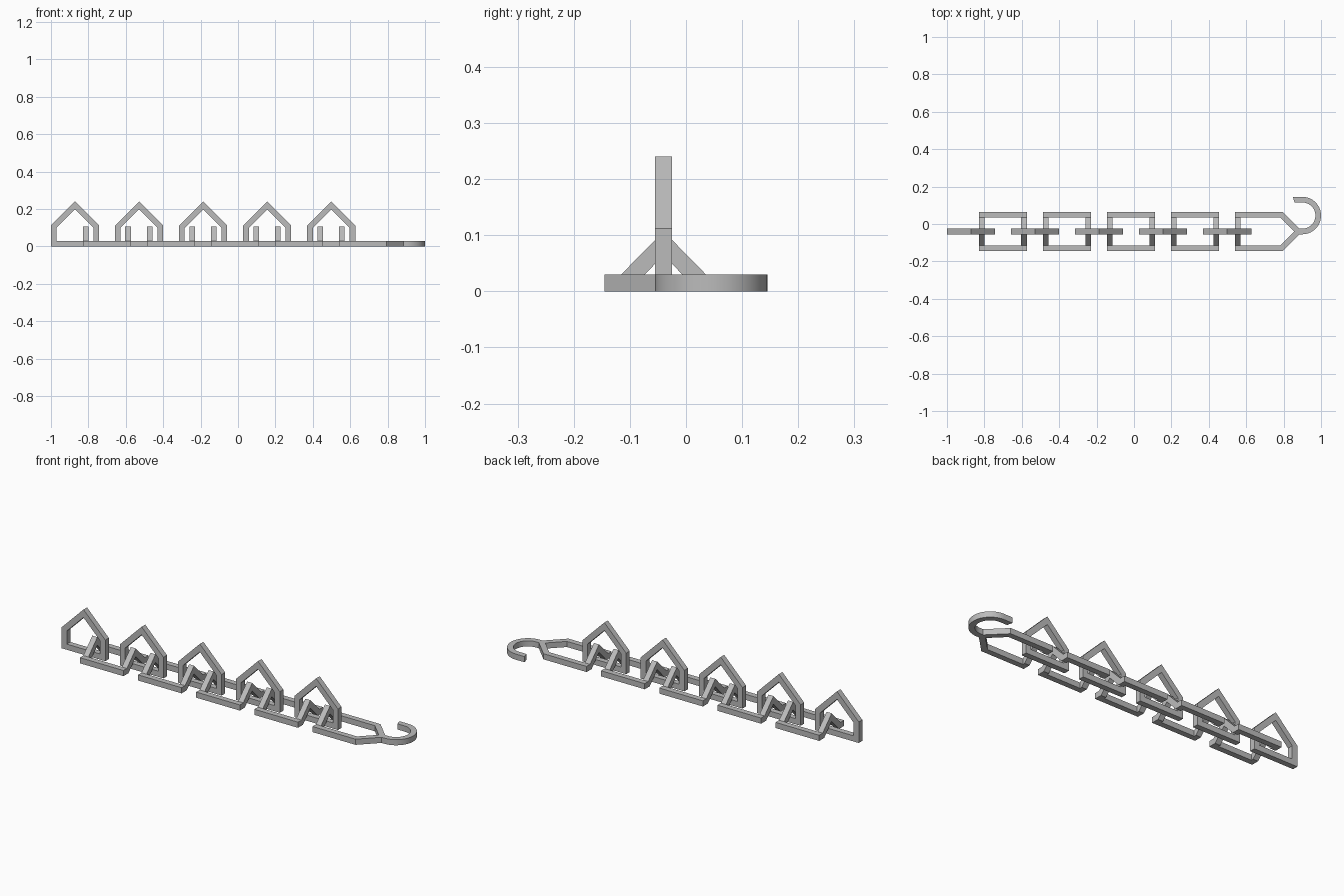
import bpy, bmesh, math
from mathutils import Matrix, Vector

cube = bpy.data.objects.get("Cube")
if cube:
    bpy.data.objects.remove(cube, do_unlink=True)

metal = bpy.data.materials.new("grey metal")
metal.use_nodes = True
GREY = (0.5, 0.5, 0.5, 1)
metal.diffuse_color = GREY
metal.node_tree.nodes["Principled BSDF"].inputs["Base Color"].default_value = GREY

T = 0.03          # bar thickness
W = 0.257         # link length
PITCH = 0.3425    # spacing between links
MID = -0.04       # chain axis in y
HALF = 0.105      # half width of the flat links
COUNT = 5


def band(bm, outer, inner, place, closed=True):
    """Bar of depth T swept between two matching outlines; place maps (u, v, depth) to space."""
    rows = [[bm.verts.new(place(u, v, d)) for u, v in line]
            for line, d in ((outer, 0), (outer, T), (inner, T), (inner, 0))]
    n = len(outer)
    for i in range(n if closed else n - 1):
        j = (i + 1) % n
        for k in range(4):
            a, b = rows[k], rows[(k + 1) % 4]
            bm.faces.new((a[i], a[j], b[j], b[i]))
    if not closed:
        for i in (0, n - 1):
            bm.faces.new([r[i] for r in rows])


def box(bm, x0, x1, y0, y1):
    m = Matrix.Translation(((x0 + x1) / 2, (y0 + y1) / 2, T / 2)) @ Matrix.Diagonal((x1 - x0, y1 - y0, T, 1))
    bmesh.ops.create_cube(bm, size=1, matrix=m)


def finish(name, bm, smooth=False):
    bmesh.ops.recalc_face_normals(bm, faces=bm.faces)
    mesh = bpy.data.meshes.new(name)
    bm.to_mesh(mesh)
    bm.free()
    mesh.materials.append(metal)
    ob = bpy.data.objects.new(name, mesh)
    bpy.context.collection.objects.link(ob)
    if smooth:
        bpy.ops.object.select_all(action="DESELECT")
        ob.select_set(True)
        bpy.context.view_layer.objects.active = ob
        bpy.ops.object.shade_smooth_by_angle(angle=math.radians(30))
    return ob


def house(h, eave, t):
    """Five-sided outline with a 45 degree roof, inset by t."""
    w = h - t
    e = eave - t * math.tan(math.radians(22.5))
    return [(-w, t), (w, t), (w, e), (0, e + w), (-w, e)]


def upright_link(x):
    bm = bmesh.new()
    h = W / 2
    band(bm, house(h, 0.112, 0), house(h, 0.112, T),
         lambda u, v, d: Vector((x + h + u, MID - T / 2 + d, v)))
    finish("upright_link", bm)


def arch(bm, x):
    """Inverted V bar that bridges the two side bars."""
    outer = [(-HALF, 0), (0, HALF + 0.002), (HALF, 0)]
    i = HALF - T * math.sqrt(2)
    inner = [(-i, 0), (0, i + 0.002), (i, 0)]
    band(bm, outer, inner, lambda u, v, d: Vector((x + d, MID + u, v)), closed=False)


def side_bars(bm, x0, x1):
    for s in (-1, 1):
        ys = sorted((MID + s * HALF, MID + s * (HALF - T)))
        box(bm, x0, x1, *ys)


def flat_link(x):
    bm = bmesh.new()
    side_bars(bm, x, x + W)
    arch(bm, x)
    arch(bm, x + W - T)
    finish("flat_link", bm)


# Chain of alternating links
for k in range(COUNT):
    upright_link(-1 + k * PITCH)
    if k < COUNT - 1:
        flat_link(-0.83 + k * PITCH)

# Last flat link, tapering to the hook
def flat(u, v, d):
    return Vector((u, MID + v, d))


bm = bmesh.new()
start, corner = -0.83 + (COUNT - 1) * PITCH, 0.794
arch(bm, start)
c_in = corner - T * math.tan(math.radians(22.5))
i = HALF - T
neck = T / 2
for s in (-1, 1):
    band(bm,
         [(start, s * HALF), (corner, s * HALF), (corner + HALF - neck, s * neck), (corner + HALF - neck, 0)],
         [(start, s * i), (c_in, s * i), (c_in + i, 0), (c_in + i, 0.0)][:3] + [(c_in + i + 0.001, 0)],
         flat, closed=False)
finish("hook_link", bm)

# Hook: neck, round bend and straight tip
R, cx, cy = 0.1, 0.9, 0.085
angles = [math.radians(-90 + 180 * k / 32) for k in range(33)]


def hook_line(r, tip):
    y0, y1 = cy - r, cy + r
    return ([(0.875, y0)] + [(cx + r * math.cos(a), cy + r * math.sin(a)) for a in angles]
            + [(tip, y1)])


bm = bmesh.new()
band(bm, hook_line(R, 0.85), hook_line(R - T, 0.858), flat, closed=False)
finish("hook", bm, smooth=True)
